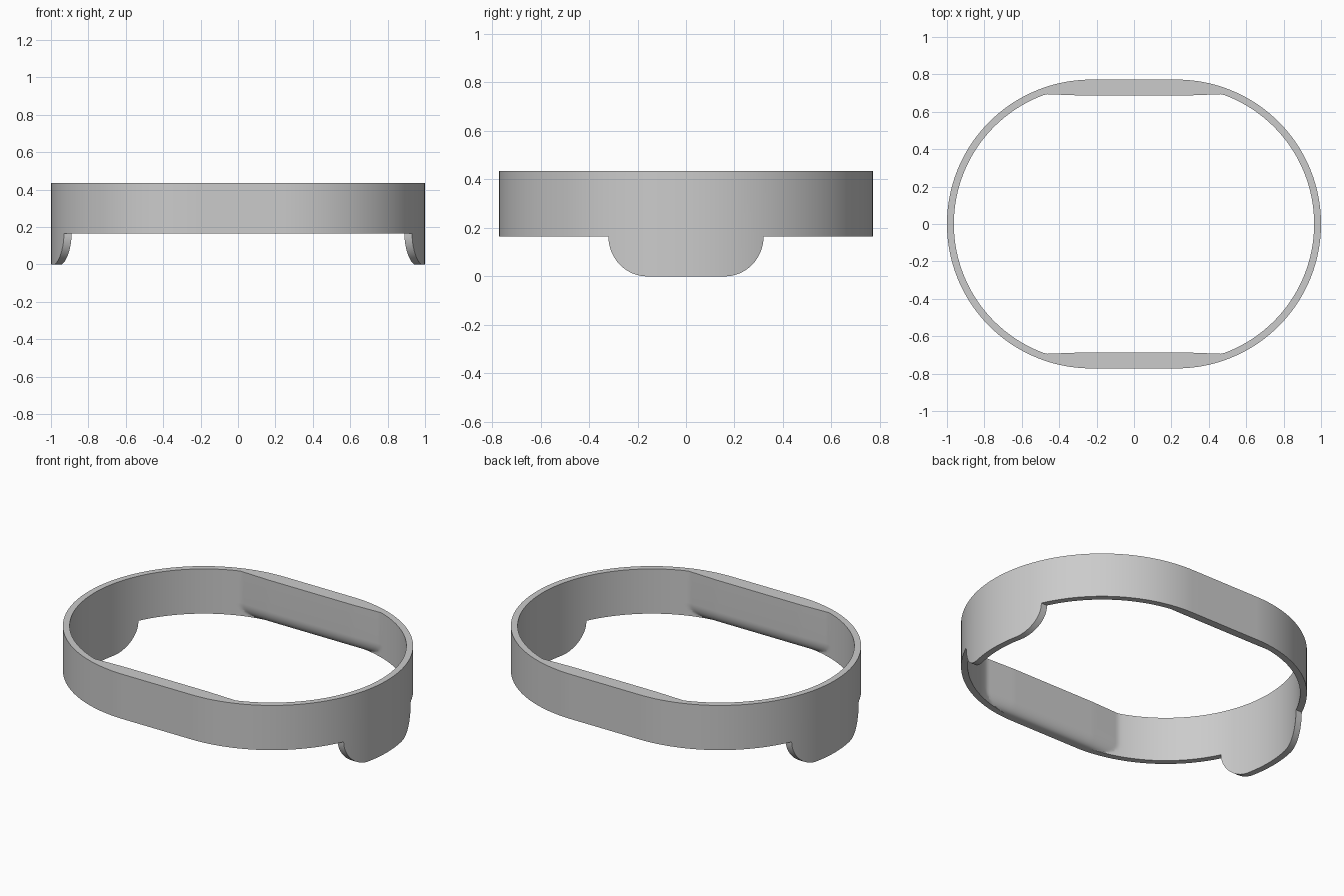
import bpy, bmesh
from math import sin, cos, asin, pi, sqrt

if "Cube" in bpy.data.objects:
    bpy.data.objects.remove(bpy.data.objects["Cube"])

R_OUT, R_IN = 0.772, 0.735      # radii of the rounded ends
CX = 1 - R_OUT                  # centre of each rounded end
BASE, TOP = 0.165, 0.435        # height range of the band
TAB_FLAT, TAB_R = 0.16, 0.16    # flat half width and corner radius of the end tabs
TAB_Y = TAB_FLAT + TAB_R
ROUND_H, STEPS = 0.08, 12       # rounded lower edge of the inner pads

mat = bpy.data.materials.new("plain grey")
mat.use_nodes = True
GREY = (0.6, 0.6, 0.6, 1)
mat.diffuse_color = GREY
mat.node_tree.nodes["Principled BSDF"].inputs["Base Color"].default_value = GREY


def on_end(r, y):
    return (CX + sqrt(max(r * r - y * y, 0)), y)


def pad_face(x):
    """Distance of the flat inner pad from the middle, easing out at its ends."""
    return 0.687 + 0.007 * min(max((x - 0.28) / 0.19, 0), 1)


# Plan of one quarter: outer point, inner point, lower height
stations = []
for i in range(9):
    y = TAB_FLAT * i / 8
    stations.append((on_end(R_OUT, y), on_end(R_IN, y), 0))
for i in range(1, 17):
    a = i / 16 * pi / 2
    y = TAB_FLAT + TAB_R * sin(a)
    stations.append((on_end(R_OUT, y), on_end(R_IN, y), BASE * (1 - cos(a))))
for i in range(1, 49):
    pts = []
    for r in (R_OUT, R_IN):
        start = asin(TAB_Y / r)
        a = start + (pi / 2 - start) * i / 48
        pts.append((CX + r * cos(a), r * sin(a)))
    stations.append((pts[0], pts[1], BASE))
for i in range(1, 5):
    x = CX * (1 - i / 4)
    stations.append(((x, R_OUT), (x, R_IN), BASE))

# Loft the wall section along the plan
bm = bmesh.new()
rings = []
for (ox, oy), (ix, iy), low in stations:
    section = [(ox, oy, low), (ox, oy, TOP), (ix, min(iy, pad_face(ix)), TOP)]
    for k in range(STEPS, 0, -1):
        t = k / STEPS * pi / 2
        limit = R_IN - (R_IN - pad_face(ix)) * sin(t)
        section.append((ix, min(iy, limit), BASE + ROUND_H * (1 - cos(t))))
    section.append((ix, iy, low))
    rings.append([bm.verts.new(p) for p in section])
for a, b in zip(rings, rings[1:]):
    n = len(a)
    for j in range(n):
        k = (j + 1) % n
        bm.faces.new((a[j], b[j], b[k], a[k]))

mesh = bpy.data.meshes.new("band")
bm.to_mesh(mesh)
bm.free()
mesh.materials.append(mat)
band = bpy.data.objects.new("band_with_end_tabs", mesh)
bpy.context.collection.objects.link(band)

# Smooth walls with crisp rims
bpy.ops.object.select_all(action='DESELECT')
band.select_set(True)
bpy.context.view_layer.objects.active = band
bpy.ops.object.shade_smooth_by_angle(angle=0.3)

# Mirror the quarter into the full band
mirror = band.modifiers.new("mirror", 'MIRROR')
mirror.use_axis = (True, True, False)
mirror.merge_threshold = 0.0005
